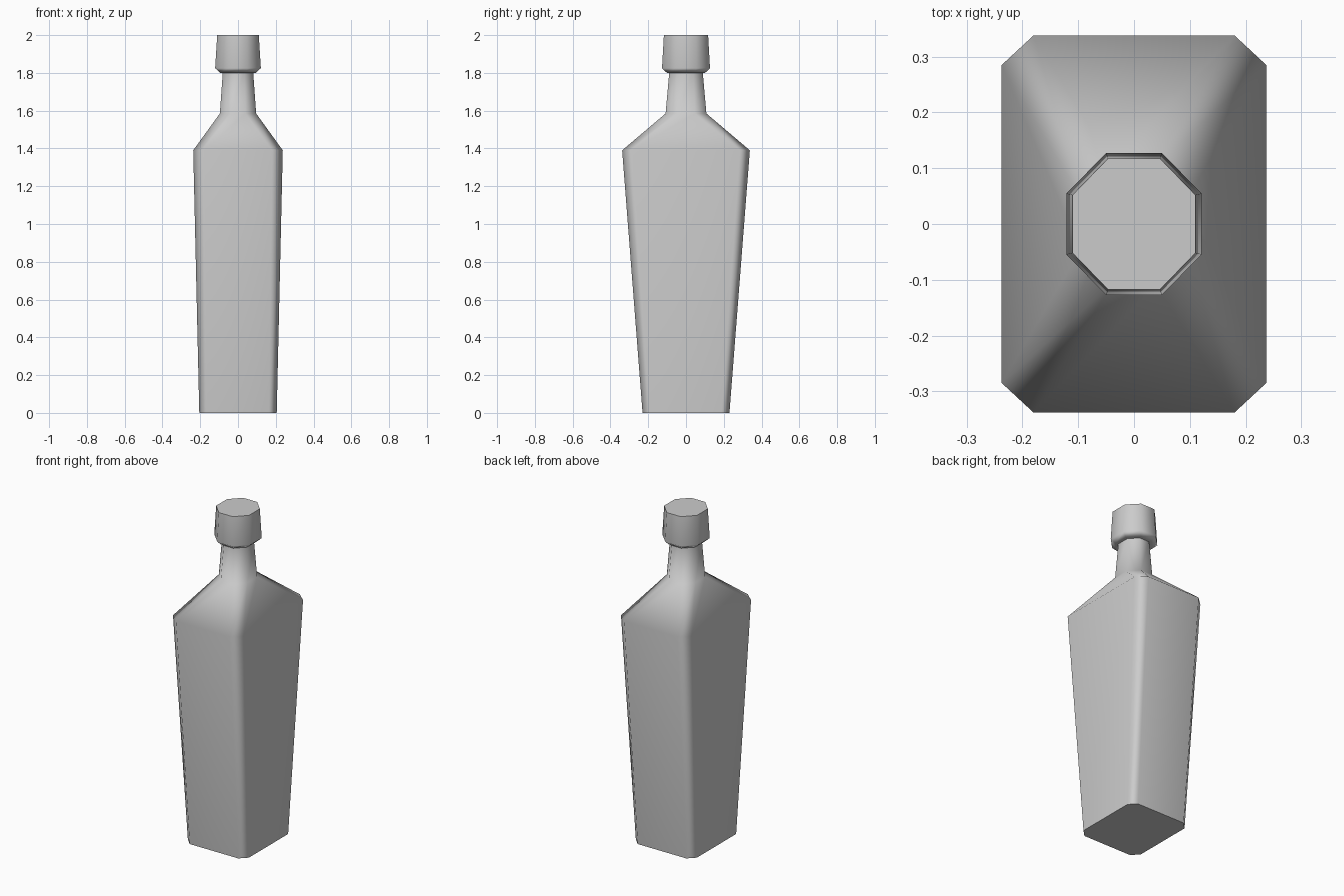
import bpy, bmesh, math

cube = bpy.data.objects.get("Cube")
if cube:
    bpy.data.objects.remove(cube, do_unlink=True)

grey = bpy.data.materials.new("plain grey")
grey.use_nodes = True
grey.diffuse_color = (0.6, 0.6, 0.6, 1)
bsdf = grey.node_tree.nodes["Principled BSDF"]
bsdf.inputs["Base Color"].default_value = grey.diffuse_color
bsdf.inputs["Roughness"].default_value = 0.7


def ring(bm, hx, hy, cx, cy, z):
    """Chamfered rectangle, counter-clockwise, with corner cuts cx and cy."""
    a, b = hx - cx, hy - cy
    outline = [(hx, -b), (hx, b), (a, hy), (-a, hy),
               (-hx, b), (-hx, -b), (-a, -hy), (a, -hy)]
    return [bm.verts.new((x, y, z)) for x, y in outline]


def loft(name, sections):
    """Skin a closed solid through stacked chamfered rectangles."""
    bm = bmesh.new()
    rings = [ring(bm, *s) for s in sections]
    for low, high in zip(rings, rings[1:]):
        for i in range(len(low)):
            j = (i + 1) % len(low)
            bm.faces.new((low[i], low[j], high[j], high[i]))
    bm.faces.new(rings[0][::-1])
    bm.faces.new(rings[-1])
    mesh = bpy.data.meshes.new(name)
    bm.to_mesh(mesh)
    bm.free()
    mesh.materials.append(grey)
    obj = bpy.data.objects.new(name, mesh)
    bpy.context.collection.objects.link(obj)
    bpy.ops.object.select_all(action="DESELECT")
    obj.select_set(True)
    bpy.context.view_layer.objects.active = obj
    bpy.ops.object.shade_smooth_by_angle(angle=math.radians(70))
    # Let the broad panels dominate the shading
    weighted = obj.modifiers.new("Weighted Normal", "WEIGHTED_NORMAL")
    weighted.keep_sharp = True
    return obj


# Flared body, sloping shoulders and tapered neck
loft("bottle_body", [
    (0.205, 0.23, 0.042, 0.042, 0.0),
    (0.237, 0.338, 0.057, 0.053, 1.39),
    (0.096, 0.108, 0.056, 0.061, 1.585),
    (0.08, 0.088, 0.047, 0.05, 1.81),
])

# Eight-sided stopper with a bevelled lower rim
loft("bottle_cap", [
    (0.095, 0.101, 0.055, 0.057, 1.80),
    (0.121, 0.127, 0.071, 0.072, 1.825),
    (0.11, 0.117, 0.063, 0.065, 2.0),
])
